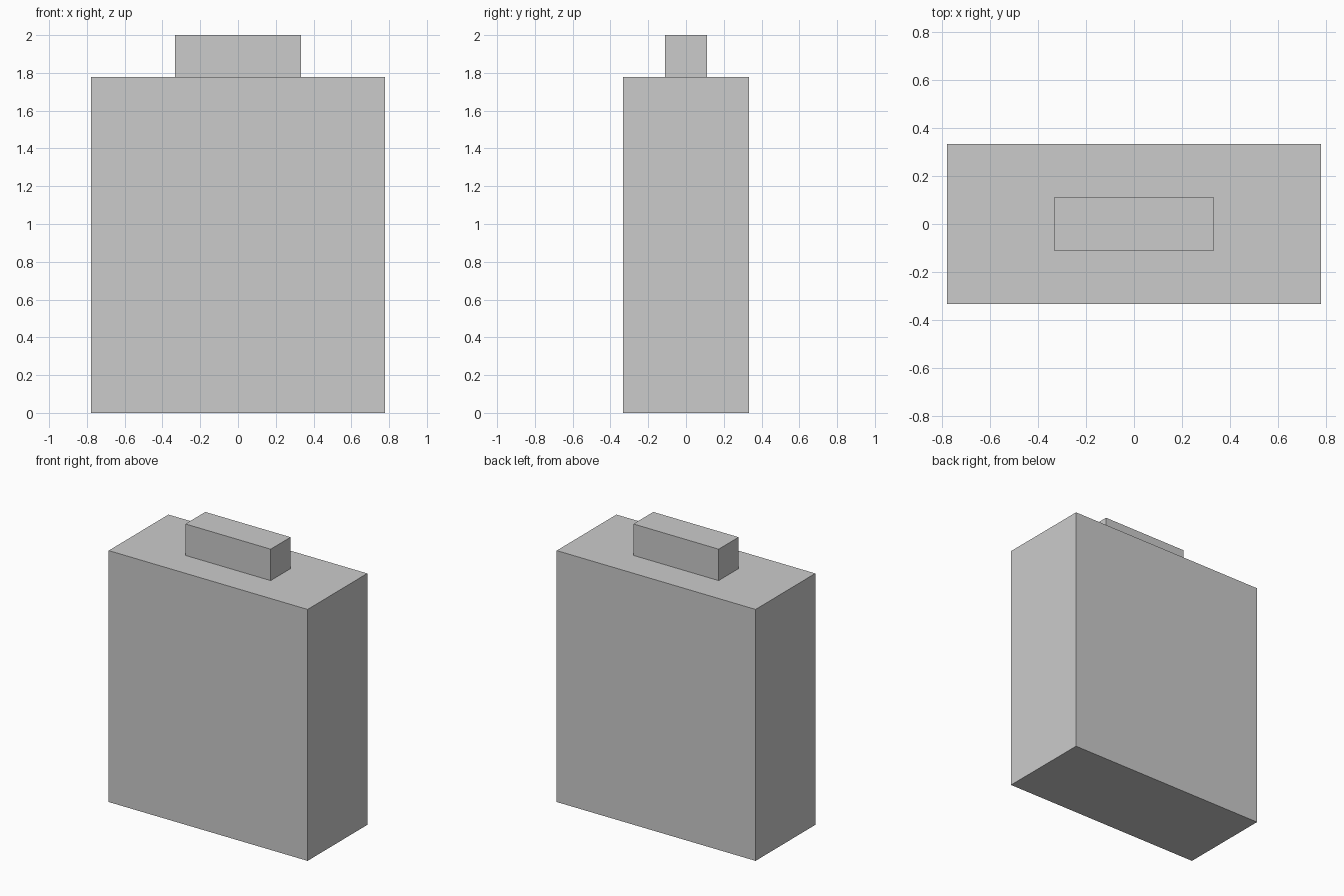
import bpy

if "Cube" in bpy.data.objects:
    bpy.data.objects.remove(bpy.data.objects["Cube"])


def add_box(name, size, base_z):
    """Add a flat-faced box centred on x and y, with its underside at base_z."""
    bpy.ops.mesh.primitive_cube_add(size=1, location=(0, 0, base_z + size[2] / 2))
    box = bpy.context.object
    box.name = name
    box.scale = size
    bpy.ops.object.transform_apply(location=False, rotation=False, scale=True)
    return box


# All sizes are whole multiples of one ninth of a unit
U = 1 / 9

# Tall flat body
add_box("body", (14 * U, 6 * U, 16 * U), 0)

# Small cap resting on the body
add_box("cap", (6 * U, 2 * U, 2 * U), 16 * U)
